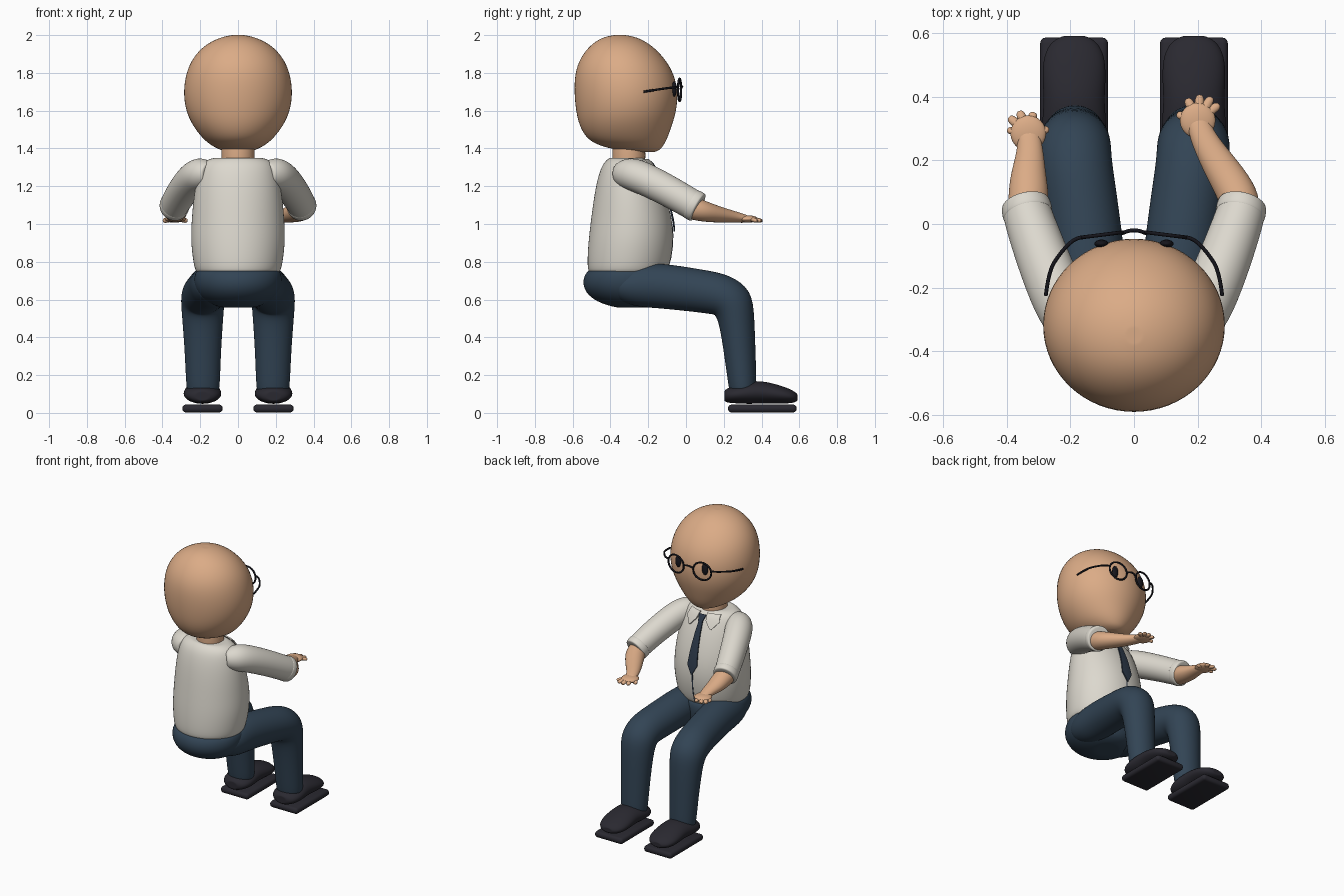
import bpy, bmesh
from math import sin, cos, pi
from mathutils import Vector

if "Cube" in bpy.data.objects:
    bpy.data.objects.remove(bpy.data.objects["Cube"])


def material(name, rgb):
    m = bpy.data.materials.new(name)
    m.use_nodes = True
    m.diffuse_color = (*rgb, 1)
    m.node_tree.nodes["Principled BSDF"].inputs["Base Color"].default_value = (*rgb, 1)
    return m


SKIN = material("skin", (0.71, 0.41, 0.24))
SHIRT = material("shirt_cloth", (0.72, 0.69, 0.62))
TROUSER = material("trouser_cloth", (0.032, 0.058, 0.09))
TIE = material("tie_cloth", (0.025, 0.04, 0.065))
SHOE = material("shoe_leather", (0.023, 0.022, 0.03))
FRAME = material("black_frame", (0.008, 0.008, 0.012))


def finish(name, bm, mat, mod=None, **settings):
    """Turn a bmesh into a smooth object, with one modifier applied."""
    bmesh.ops.recalc_face_normals(bm, faces=bm.faces)
    me = bpy.data.meshes.new(name)
    bm.to_mesh(me)
    bm.free()
    me.materials.append(mat)
    ob = bpy.data.objects.new(name, me)
    bpy.context.collection.objects.link(ob)
    bpy.ops.object.select_all(action="DESELECT")
    bpy.context.view_layer.objects.active = ob
    ob.select_set(True)
    if mod:
        m = ob.modifiers.new(mod.title(), mod)
        for key, value in settings.items():
            setattr(m, key, value)
        bpy.ops.object.modifier_apply(modifier=m.name)
    bpy.ops.object.shade_smooth_by_angle(angle=0.7)
    return ob


def loft(name, rings, mat, axis=None, n=16):
    """Skin elliptical rings (x, y, z, radius across, radius up) along a path."""
    bm = bmesh.new()
    pts = [Vector(r[:3]) for r in rings]
    loops = []
    for i, (p, r) in enumerate(zip(pts, rings)):
        if axis:
            t = Vector(axis)
        else:
            t = Vector()
            if i:
                t += (p - pts[i - 1]).normalized()
            if i < len(pts) - 1:
                t += (pts[i + 1] - p).normalized()
            t.normalize()
        u = (Vector((1, 0, 0)) - t * t.x).normalized()
        v = t.cross(u)
        end = i in (0, len(pts) - 1)
        scales = [1.025] if not end else ([0.9, 1.025] if i == 0 else [1.025, 0.9])
        for s in scales:
            loops.append([bm.verts.new(p + s * (u * r[3] * cos(2 * pi * k / n) + v * r[4] * sin(2 * pi * k / n)))
                          for k in range(n)])
    for a, b in zip(loops, loops[1:]):
        for k in range(n):
            bm.faces.new((a[k], a[(k + 1) % n], b[(k + 1) % n], b[k]))
    bm.faces.new(loops[0])
    bm.faces.new(loops[-1])
    return finish(name, bm, mat, "SUBSURF", levels=2)


def stack(name, rows, mat):
    """Loft of level rings given as (z, half width, back y, front y)."""
    return loft(name, [(0, (b + f) / 2, z, w, (f - b) / 2) for z, w, b, f in rows], mat, (0, 0, 1))


def ball(name, centre, size, mat):
    bm = bmesh.new()
    bmesh.ops.create_uvsphere(bm, u_segments=24, v_segments=16, radius=1)
    bmesh.ops.scale(bm, vec=size, verts=bm.verts)
    bmesh.ops.translate(bm, vec=centre, verts=bm.verts)
    return finish(name, bm, mat)


def wire(name, points, radius, cyclic=False):
    curve = bpy.data.curves.new(name, "CURVE")
    curve.dimensions = "3D"
    curve.bevel_depth = radius
    curve.bevel_resolution = 2
    curve.use_fill_caps = True
    s = curve.splines.new("NURBS")
    s.points.add(len(points) - 1)
    for sp, p in zip(s.points, points):
        sp.co = (*p, 1)
    s.use_cyclic_u = cyclic
    s.use_endpoint_u = not cyclic
    s.order_u = 3
    curve.materials.append(FRAME)
    ob = bpy.data.objects.new(name, curve)
    bpy.context.collection.objects.link(ob)


# Head and neck
stack("head", [(1.38, .04, -.27, -.17), (1.39, .09, -.36, -.14), (1.415, .14, -.46, -.12), (1.45, .185, -.525, -.10),
               (1.52, .24, -.565, -.075), (1.6, .277, -.583, -.05), (1.7, .29, -.592, -.042), (1.8, .275, -.588, -.065),
               (1.88, .24, -.56, -.115), (1.95, .175, -.505, -.185), (1.99, .09, -.44, -.26), (2.0, .03, -.38, -.32)], SKIN)
stack("neck", [(1.3, .088, -.39, -.215), (1.43, .088, -.39, -.215)], SKIN)

# Shirt body and trouser seat
torso = stack("shirt_body", [(.74, .225, -.52, -.10), (.82, .24, -.522, -.078), (.92, .25, -.515, -.066),
                             (1.02, .245, -.503, -.073), (1.12, .237, -.49, -.098), (1.22, .222, -.473, -.135),
                             (1.3, .2, -.45, -.175), (1.335, .175, -.425, -.2), (1.35, .13, -.405, -.225)], SHIRT)
stack("trouser_seat", [(.557, .08, -.36, -.18), (.572, .14, -.43, -.13), (.61, .2, -.51, -.1),
                       (.67, .232, -.548, -.09), (.73, .232, -.54, -.09), (.76, .215, -.51, -.11)], TROUSER)


def strip(name, rows, mat, off, thick=0.008):
    """Thin cloth panel laid on the shirt front; rows are (z, x from, x to)."""
    bm = bmesh.new()
    grid = []
    for a, b in zip(rows, rows[1:]):
        for i in range(5):
            z, x0, x1 = (p + (q - p) * i / 4 for p, q in zip(a, b))
            if grid and i == 0:
                continue
            line = []
            for k in range(5):
                x = x0 + (x1 - x0) * k / 4
                hit, loc, _, _ = torso.ray_cast(Vector((x, 1, z)), Vector((0, -1, 0)))
                line.append(bm.verts.new((x, (loc.y if hit else -.24) + off, z)))
            grid.append(line)
    for a, b in zip(grid, grid[1:]):
        for k in range(4):
            bm.faces.new((a[k], a[k + 1], b[k + 1], b[k]))
    finish(name, bm, mat, "SOLIDIFY", thickness=thick, offset=0)


bpy.context.view_layer.update()
strip("shirt_placket", [(1.0, -.004, .004), (.76, -.004, .004)], TIE, .001, .003)
strip("tie_blade", [(1.29, -.014, .014), (1.02, -.036, .036), (.96, -.003, .003)], TIE, .009)
strip("tie_knot", [(1.33, -.026, .026), (1.285, -.014, .014)], TIE, .014)
for side, s in (("left", 1), ("right", -1)):
    strip(side + "_collar_flap", [(1.34, s * .025, s * .11), (1.3, s * .035, s * .12), (1.255, s * .075, s * .085)],
          SHIRT, .012)

# Legs and shoes
for side, s in (("left", 1), ("right", -1)):
    loft(side + "_trouser_leg", [(s * .13, -.36, .675, .09, .08), (s * .135, -.27, .675, .115, .113),
                                 (s * .14, -.14, .675, .116, .12), (s * .168, .08, .645, .115, .113),
                                 (s * .185, .19, .627, .115, .114), (s * .187, .25, .585, .115, .118),
                                 (s * .187, .268, .5, .108, .095), (s * .186, .285, .32, .095, .083),
                                 (s * .185, .302, .11, .088, .073)], TROUSER)
    loft(side + "_shoe", [(s * .188, y, z, rx, rz) for y, z, rx, rz in
                          ((.203, .09, .04, .025), (.215, .092, .075, .038), (.26, .097, .1, .046), (.33, .105, .1, .058),
                           (.39, .11, .094, .06), (.46, .103, .1, .054), (.53, .092, .096, .043), (.575, .084, .07, .03),
                           (.59, .082, .035, .016))], SHOE, (0, 1, 0))
    bm = bmesh.new()
    bmesh.ops.create_cube(bm, size=1)
    bmesh.ops.scale(bm, vec=(.213, .363, .042), verts=bm.verts)
    bmesh.ops.translate(bm, vec=(s * .188, .404, .023), verts=bm.verts)
    finish(side + "_sole", bm, SHOE, "BEVEL", width=.018, segments=3)

# Sleeves, shared by both arms
for side, s in (("left", 1), ("right", -1)):
    loft(side + "_sleeve", [(s * .15, -.35, 1.265, .06, .06), (s * .19, -.31, 1.268, .085, .085),
                            (s * .23, -.25, 1.255, .088, .088), (s * .29, -.1, 1.18, .083, .083),
                            (s * .335, .03, 1.105, .077, .08), (s * .341, .062, 1.087, .074, .08)], SHIRT)
    loft(side + "_cuff", [(s * .332, .025, 1.108, .08, .083), (s * .341, .065, 1.086, .078, .083)], SHIRT)

# Forearms and hands: wrist, palm centre, then finger tips with the thumb last
arms = {
    "left": ((.215, .27), (.2, .325), [(.267, .375), (.243, .398), (.207, .405), (.167, .393), (.135, .345)]),
    "right": ((-.325, .235), (-.332, .285), [(-.397, .295), (-.392, .335), (-.36, .354), (-.315, .35), (-.268, .298)]),
}
for side, (wrist, palm, tips) in arms.items():
    ex = .34 if side == "left" else -.34
    mid = ((ex + wrist[0]) / 2, (.07 + wrist[1]) / 2)
    loft(side + "_forearm", [(ex * .99, .03, 1.085, .06, .06), (ex * .97, .09, 1.068, .064, .056),
                             (*mid, 1.05, .056, .043), (*wrist, 1.036, .04, .028), (*palm, 1.028, .035, .018)], SKIN)
    ball(side + "_palm", (*palm, 1.027), (.056, .056, .019), SKIN)
    for i, (x, y) in enumerate(tips):
        base = Vector((palm[0] + (x - palm[0]) * .3, palm[1] + (y - palm[1]) * .3, 1.027))
        tip = Vector((x, y, 1.016))
        path = [(*base.lerp(tip, f), r, r * .8) for f, r in ((0, .016), (.6, .016), (.9, .014), (1, .007))]
        loft(f"{side}_{'thumb' if i == 4 else 'finger_' + str(i + 1)}", path, SKIN, n=8)

# Eyes and spectacles
for side, s in (("left", 1), ("right", -1)):
    ball(side + "_eye", (s * .102, -.062, 1.715), (.022, .013, .04), FRAME)
    ring = [2 * pi * k / 24 for k in range(24)]
    wire(side + "_lens_rim", [(s * (.1 + .064 * cos(a)), -.034 - .008 * cos(a), 1.71 + .06 * sin(a)) for a in ring],
         .006, True)
    wire(side + "_temple", [(s * x, y, z) for x, y, z in
                            ((.16, -.042, 1.725), (.185, -.042, 1.725), (.235, -.095, 1.72), (.268, -.15, 1.712),
                             (.277, -.225, 1.70))], .006)
wire("spectacle_bridge", [(-.038, -.03, 1.715), (-.02, -.02, 1.728), (.02, -.02, 1.728), (.038, -.03, 1.715)], .006)
